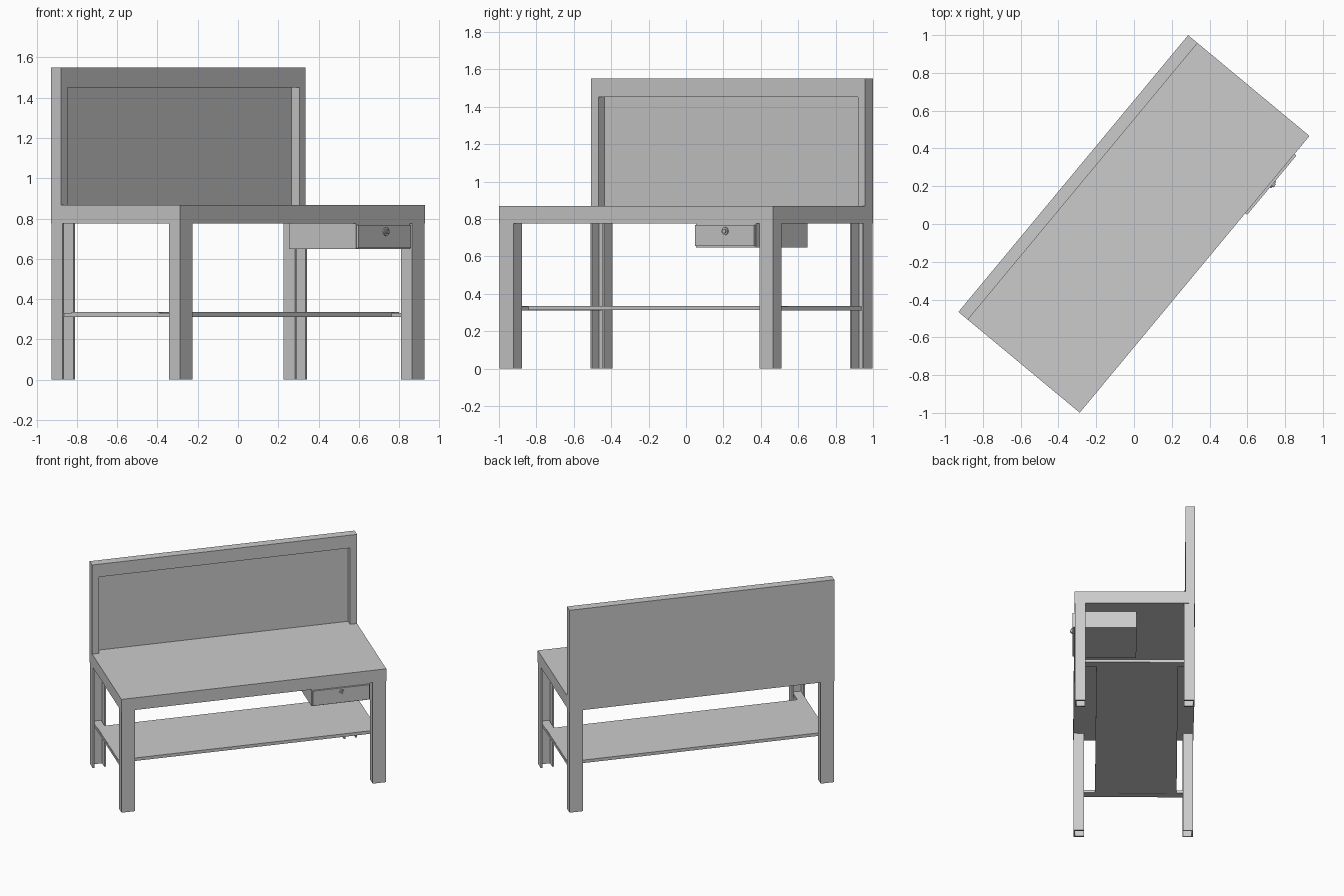
import bpy, bmesh, math
from mathutils import Matrix

if "Cube" in bpy.data.objects:
    bpy.data.objects.remove(bpy.data.objects["Cube"])

# The bench is modelled square to the axes, then every part is turned by TURN
TURN = Matrix.Rotation(math.radians(50.3), 4, 'Z')
HX, HY = 0.952, 0.417          # half length, half depth
TOP_LO, TOP_HI = 0.775, 0.868  # worktop underside and surface


def finish(name, bm):
    bmesh.ops.recalc_face_normals(bm, faces=bm.faces)
    bm.transform(TURN)
    mesh = bpy.data.meshes.new(name)
    bm.to_mesh(mesh)
    bm.free()
    obj = bpy.data.objects.new(name, mesh)
    bpy.context.collection.objects.link(obj)
    return obj


def box(name, x, y, z):
    bm = bmesh.new()
    bmesh.ops.create_cube(bm, size=1)
    for v in bm.verts:
        v.co = [lo + (c + 0.5) * (hi - lo) for c, (lo, hi) in zip(v.co, (x, y, z))]
    return finish(name, bm)


def prism(name, points, direction):
    bm = bmesh.new()
    face = bm.faces.new([bm.verts.new(p) for p in points])
    new = bmesh.ops.extrude_face_region(bm, geom=[face])["geom"]
    bmesh.ops.translate(bm, vec=direction,
                        verts=[g for g in new if isinstance(g, bmesh.types.BMVert)])
    return finish(name, bm)


def disc(name, x, z, radius, y0, y1):
    bm = bmesh.new()
    place = Matrix.Translation((x, (y0 + y1) / 2, z)) @ Matrix.Rotation(math.pi / 2, 4, 'X')
    bmesh.ops.create_cone(bm, cap_ends=True, segments=24, radius1=radius,
                          radius2=radius, depth=abs(y1 - y0), matrix=place)
    obj = finish(name, bm)
    bpy.context.view_layer.objects.active = obj
    obj.select_set(True)
    bpy.ops.object.shade_smooth_by_angle()
    obj.select_set(False)


# Worktop
box("worktop", (-HX, HX), (-HY, HY), (TOP_LO, TOP_HI))

# Legs: folded channels whose open side faces the middle of the bench
W, D, T = 0.095, 0.072, 0.012
channel = [(0, 0), (W, 0), (W, D), (W - T, D), (W - T, T), (T, T), (T, D), (0, D)]
for sx, side in ((-1, "left"), (1, "right")):
    for sy, end in ((-1, "front"), (1, "back")):
        pts = [(sx * (HX - 0.002 - u), sy * (HY - 0.002 - v), 0) for u, v in channel]
        prism(f"{end}_{side}_leg", pts, (0, 0, TOP_LO))
    # Cross rail joining the two legs at each end
    box(f"{side}_cross_rail", sorted((sx * 0.875, sx * 0.936)), (-0.40, 0.40), (0.311, 0.332))

# Lower shelf
box("lower_shelf", (-0.933, 0.933), (-0.266, 0.300), (0.312, 0.335))

# Back panel: frame on top and sides, with a recessed board behind
FY, F = HY - 0.064, 0.05
frame = [(-HX, TOP_HI), (-HX, 1.55), (HX, 1.55), (HX, TOP_HI),
         (HX - F, TOP_HI), (HX - F, 1.452), (-HX + F, 1.452), (-HX + F, TOP_HI)]
prism("back_panel_frame", [(x, FY, z) for x, z in frame], (0, 0.052, 0))
box("back_panel_board", (-HX, HX), (FY + 0.052, HY + 0.001), (TOP_LO, 1.55))

# Drawer with front plate and round lock
box("drawer_body", (0.414, 0.834), (-HY, 0.013), (0.648, TOP_LO))
box("drawer_front", (0.42, 0.828), (-HY - 0.013, -HY), (0.655, 0.768))
disc("lock_ring", 0.631, 0.735, 0.021, -HY - 0.020, -HY - 0.012)
disc("lock_barrel", 0.631, 0.735, 0.012, -HY - 0.027, -HY - 0.018)
box("lock_key_tab", (0.628, 0.634), (-HY - 0.029, -HY - 0.026), (0.727, 0.743))
